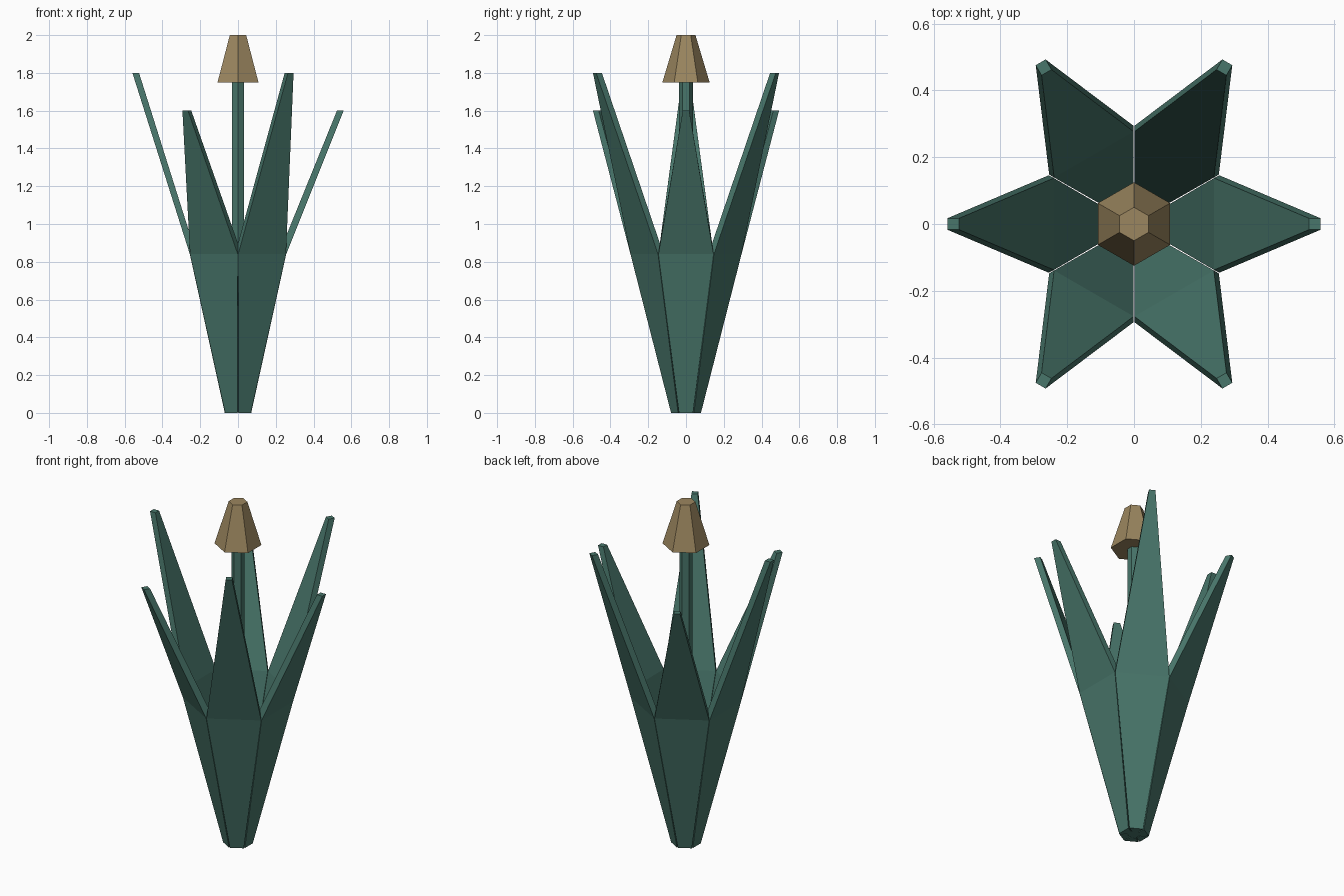
import bpy
import math
from mathutils import Matrix

if "Cube" in bpy.data.objects:
    bpy.data.objects.remove(bpy.data.objects["Cube"])


def material(name, color):
    m = bpy.data.materials.new(name)
    m.diffuse_color = (*color, 1.0)
    m.use_nodes = True
    m.node_tree.nodes["Principled BSDF"].inputs["Base Color"].default_value = m.diffuse_color
    return m


green = material("dusty_green", (0.065, 0.18, 0.145))
tan = material("tan", (0.33, 0.24, 0.115))


def add_object(name, verts, faces, mat):
    mesh = bpy.data.meshes.new(name)
    mesh.from_pydata(verts, [], faces)
    mesh.materials.append(mat)
    obj = bpy.data.objects.new(name, mesh)
    bpy.context.collection.objects.link(obj)
    return obj


def loft(name, rings, mat):
    """Closed solid through rings of equal vertex count, bottom to top."""
    n = len(rings[0])
    verts = [v for ring in rings for v in ring]
    faces = [tuple(reversed(range(n)))]
    for r in range(len(rings) - 1):
        for i in range(n):
            j = (i + 1) % n
            faces.append((r * n + i, r * n + j, (r + 1) * n + j, (r + 1) * n + i))
    faces.append(tuple(range((len(rings) - 1) * n, len(rings) * n)))
    return add_object(name, verts, faces, mat)


def hexagon(radius, z):
    return [(radius * math.cos(math.radians(30 + 60 * i)),
             radius * math.sin(math.radians(30 + 60 * i)), z) for i in range(6)]


def section(outer, inner):
    """Petal cross-section; each side is (distance, half width, height)."""
    (xo, wo, zo), (xi, wi, zi) = outer, inner
    return [(xo, -wo, zo), (xo, wo, zo), (xi, wi, zi), (xi, -wi, zi)]


# Six thick petals, alternating short and tall, forming a funnel below
for k in range(6):
    tip = 1.8 if k % 2 else 1.6
    rings = [
        section((0.07, 0.037, 0.0), (0.03, 0.015, 0.0)),
        section((0.255, 0.146, 0.84), (0.24, 0.1375, 0.90)),
        section((0.559, 0.017, tip), (0.524, 0.017, tip)),
    ]
    petal = loft(f"petal_{k + 1}", rings, green)
    petal.data.transform(Matrix.Rotation(math.radians(60 * k), 4, "Z"))

# Central stem
loft("stem", [hexagon(0.036, 0.002), hexagon(0.036, 1.76)], green)

# Tapered tip on the stem
loft("stem_cap", [hexagon(0.125, 1.75), hexagon(0.05, 2.0)], tan)
